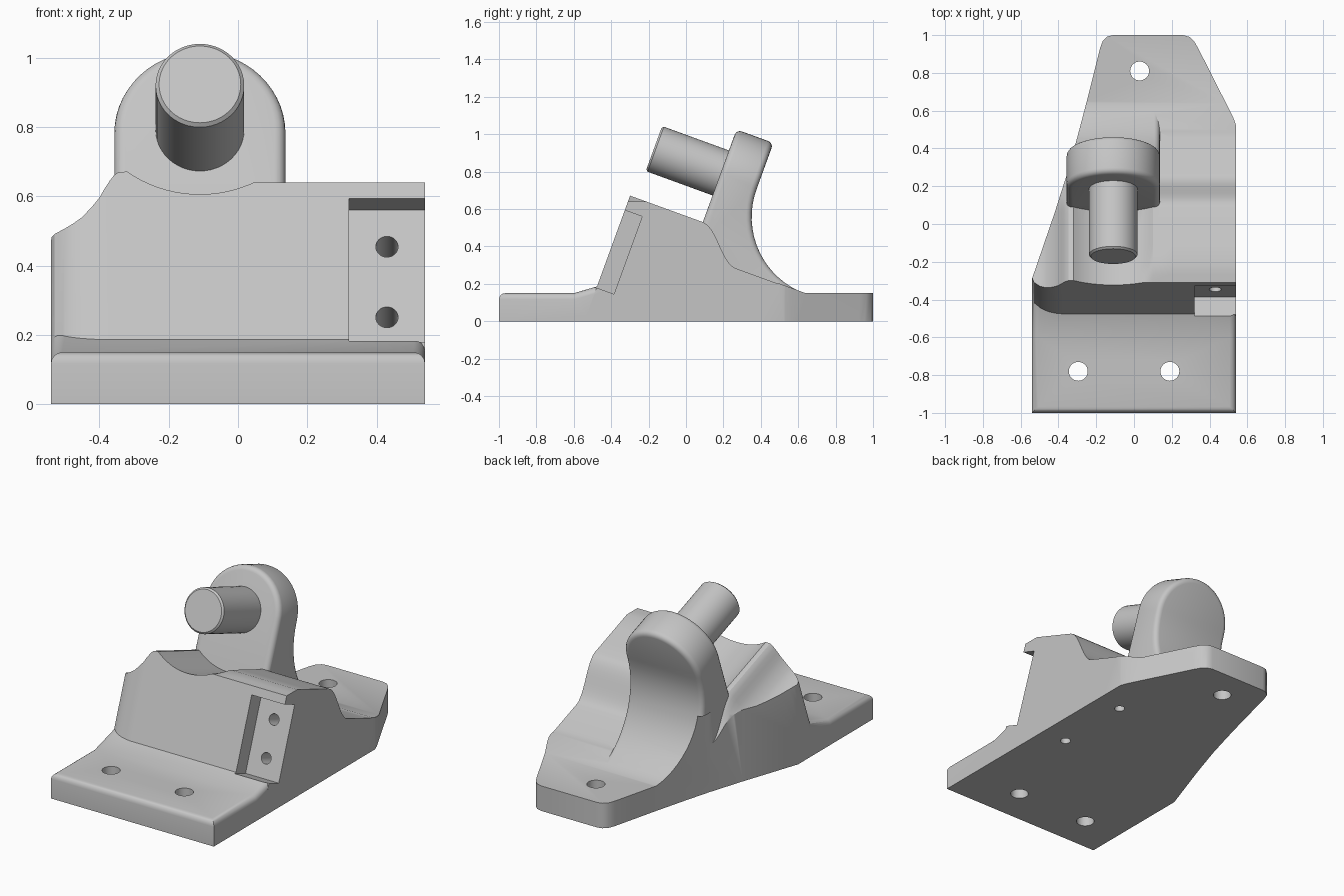
import bpy, bmesh, math
from mathutils import Vector

cube = bpy.data.objects.get("Cube")
if cube:
    bpy.data.objects.remove(cube, do_unlink=True)

grey = bpy.data.materials.new("machined_grey")
grey.use_nodes = True
COLOUR = (0.56, 0.56, 0.56, 1)
grey.diffuse_color = COLOUR
grey.node_tree.nodes["Principled BSDF"].inputs["Base Color"].default_value = COLOUR

TILT = math.radians(20)
S, C = math.sin(TILT), math.cos(TILT)
PIN_X, PIN_V = -0.11, 0.28      # pin axis in the tilted frame
LOW = -0.172                    # lower slope level in the tilted frame
FRONT = -0.414                  # tilted front wall


# Placement frames: plan, side, and the tilted frame (x, up v, back w)
def tilted(x, v, w):
    return Vector((x, 0.09 + S * v + C * w, 0.53 + C * v - S * w))


def plan(x, y, z):
    return Vector((x, y, z))


def side(y, z, x):
    return Vector((x, y, z))


def finish(name, bm):
    bmesh.ops.recalc_face_normals(bm, faces=bm.faces)
    mesh = bpy.data.meshes.new(name)
    bm.to_mesh(mesh)
    bm.free()
    mesh.materials.append(grey)
    ob = bpy.data.objects.new(name, mesh)
    bpy.context.collection.objects.link(ob)
    return ob


def round_edges(bm, edges, radius, segments=4):
    bmesh.ops.recalc_face_normals(bm, faces=bm.faces)
    bm.normal_update()
    bmesh.ops.bevel(bm, geom=list(edges), offset=radius, offset_type='OFFSET',
                    segments=segments, profile=0.5, affect='EDGES', clamp_overlap=False)


def prism_mesh(points, place, t0, t1):
    bm = bmesh.new()
    a = [bm.verts.new(place(p, q, t0)) for p, q in points]
    b = [bm.verts.new(place(p, q, t1)) for p, q in points]
    bm.faces.new(a)
    bm.faces.new(b[::-1])
    for i in range(len(a)):
        j = (i + 1) % len(a)
        bm.faces.new((a[i], a[j], b[j], b[i]))
    return bm


def circle(x, y, r, n=32):
    return [(x + r * math.cos(k * math.tau / n), y + r * math.sin(k * math.tau / n))
            for k in range(n)]


def combine(ob, other, operation):
    other.hide_render = True
    mod = ob.modifiers.new(operation.lower(), 'BOOLEAN')
    mod.operation, mod.object, mod.solver = operation, other, 'EXACT'
    bpy.context.view_layer.objects.active = ob
    bpy.ops.object.modifier_apply(modifier=mod.name)
    bpy.data.objects.remove(other, do_unlink=True)


def cut(ob, points, place, t0, t1):
    combine(ob, finish("cutter", prism_mesh(points, place, t0, t1)), 'DIFFERENCE')


# Base plate with rounded front and side edges
bm = prism_mesh([(-1, 0), (-1, 0.15), (-0.6, 0.15), (-0.42, 0.2025), (-0.2, 0.2025),
                 (0.497, 0.2025), (0.64, 0.15), (1.1, 0.15), (1.1, 0)], side, -0.54, 0.54)


def is_plate_rim(e):
    a, b = (v.co for v in e.verts)
    if min(a.z, b.z) < 0.1 or max(a.y, b.y) > -0.4:
        return False
    return abs(a.x - b.x) < 0.1 or a.y < -0.99


round_edges(bm, [e for e in bm.edges if is_plate_rim(e)], 0.033)
base = finish("base_bracket", bm)

# Saddle block: one cross-section carried back, then eased down to the lower slope
section = [(-0.54, -0.175), (-0.53, -0.173), (-0.5, -0.165), (-0.475, -0.153),
           (-0.45, -0.137), (-0.42, -0.105), (-0.4, -0.08), (-0.385, -0.052),
           (-0.37, -0.028), (-0.36, -0.014), (-0.347, -0.003)]
TROUGH = 0.35
half = math.acos(PIN_V / TROUGH)
for k in range(19):
    a = half * (k / 9 - 1)
    section.append((PIN_X + TROUGH * math.sin(a), PIN_V - TROUGH * math.cos(a)))
section += [(0.045, PIN_V - math.sqrt(TROUGH ** 2 - 0.155 ** 2)), (0.2, 0), (0.54, 0)]
section.sort()

fractions = [0, 0.1, 0.228, 0.5, 0.8, 1]
back_steps = [0.25 * k / 12 for k in range(1, 13)] + [0.45, 0.66]
bm = bmesh.new()
rows = []
for x, p in section:
    bulge = max(0, min(1, (-0.37 - x) / 0.17))
    start = FRONT + 0.08 * (1 - math.sqrt(1 - bulge ** 2))
    row = []
    for w in [start * (1 - f) for f in fractions] + back_steps:
        t = max(0, min(1, w / 0.25))
        v = p + (LOW - p) * t * t * (3 - 2 * t)
        if x > 0:
            v = min(v, (0.11 + S * w) / C)
        row.append(bm.verts.new(tilted(x, v, w)))
    rows.append(row)
for r0, r1 in zip(rows, rows[1:]):
    for i in range(len(r0) - 1):
        bm.faces.new((r0[i], r0[i + 1], r1[i + 1], r1[i]))
top = bm.faces[:]
made = bmesh.ops.extrude_face_region(bm, geom=top, use_keep_orig=True)["geom"]
down = tilted(0, -0.9, 0) - tilted(0, 0, 0)
bmesh.ops.translate(bm, vec=down, verts=[g for g in made if isinstance(g, bmesh.types.BMVert)])
combine(base, finish("saddle_block", bm), 'UNION')

# Trim to the tapered outline
taper = [(-0.6, -0.465), (-0.42, 0.06), (-0.35, 0.28), (-0.3, 0.46), (-0.25, 0.65),
         (-0.21, 0.81), (-0.18, 0.93), (-0.165, 0.97), (-0.14, 0.993), (-0.11, 1)]
outline = [(-0.6, -1.1)] + taper + [(0.26, 1), (0.295, 0.99), (0.32, 0.965), (0.34, 0.93),
                                   (0.525, 0.565), (0.538, 0.53), (0.56, 0.46), (0.56, -1.1)]
combine(base, finish("outline", prism_mesh(outline, plan, 0, 1.2)), 'INTERSECT')

# Upright lug: arched plate whose back sweeps down to the base
R, SWEEP, BACK = 0.247, 0.435, 0.21
levels = [(-0.3, 0.645)]
for k in range(17):
    a = math.pi / 2 * (1 - k / 16)
    levels.append((LOW + SWEEP * (1 - math.sin(a)), BACK + SWEEP * (1 - math.cos(a))))
n = len(levels)
arch = [(PIN_X + R * math.cos(math.pi * k / 28), PIN_V + R * math.sin(math.pi * k / 28))
        for k in range(29)]
bm = bmesh.new()
right, left = ([bm.verts.new(tilted(PIN_X + s * R, v, w)) for v, w in levels] for s in (1, -1))
rear = [bm.verts.new(tilted(x, v, BACK)) for x, v in arch]
front = [bm.verts.new(tilted(x, v, 0)) for x, v in arch]
foot_r, foot_l = (bm.verts.new(tilted(PIN_X + s * R, -0.3, 0)) for s in (1, -1))
bm.faces.new([foot_r] + front + [foot_l])
bm.faces.new([right[-1]] + rear + [left[-1]])
bm.faces.new(right + [rear[0], front[0], foot_r])
bm.faces.new(left + [rear[-1], front[-1], foot_l])
bm.faces.new((foot_r, foot_l, left[0], right[0]))
for i in range(n - 1):
    bm.faces.new((right[i], right[i + 1], left[i + 1], left[i]))
for i in range(len(arch) - 1):
    bm.faces.new((front[i], front[i + 1], rear[i + 1], rear[i]))
rim = []
for chain in ([foot_r] + front + [foot_l], right[1:] + rear + left[:0:-1]):
    rim += [bm.edges.get(pair) for pair in zip(chain, chain[1:])]
round_edges(bm, rim, 0.03)
lug = finish("upright_lug", bm)
cut(lug, [(-0.9, -0.465)] + taper + [(-0.9, 1)], plan, -0.2, 0.48)
combine(base, lug, 'UNION')

# Mounting holes, side notch, holes inside it and blind holes underneath
for x, y in ((-0.295, -0.78), (0.19, -0.78), (0.03, 0.81)):
    cut(base, circle(x, y, 0.05), plan, -0.1, 0.4)
cut(base, [(0.32, -0.524), (0.6, -0.524), (0.6, -0.083), (0.32, -0.083)], tilted, -0.6, -0.315)
for v in (-0.195, -0.412):
    cut(base, circle(0.43, v, 0.032), tilted, -0.45, -0.05)
for y in (-0.155, 0.32):
    cut(base, circle(0.375, y, 0.029), plan, -0.1, 0.1)

# Tilted pin with a small chamfer on its free end
bm = prism_mesh(circle(PIN_X, PIN_V, 0.128, 48), tilted, -0.38, 0.05)
tip = min(bm.faces, key=lambda f: f.calc_center_median().y)
round_edges(bm, tip.edges, 0.01, 1)
pin = finish("pin", bm)

# Smooth curved surfaces, keep real edges crisp
for ob in (base, pin):
    bpy.ops.object.select_all(action='DESELECT')
    ob.select_set(True)
    bpy.context.view_layer.objects.active = ob
    bpy.ops.object.shade_smooth_by_angle(angle=math.radians(30))
